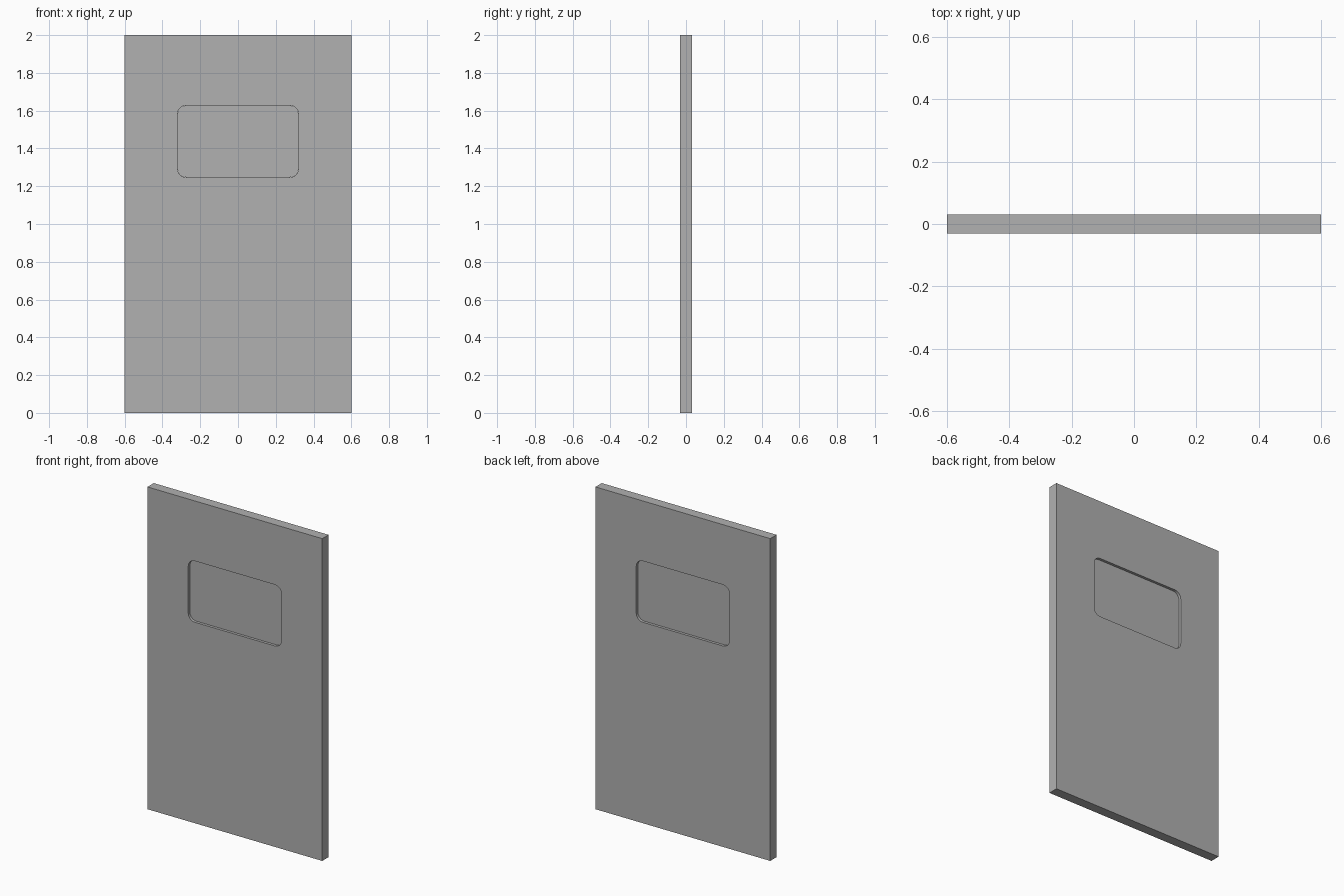
import bpy, bmesh, math

if "Cube" in bpy.data.objects:
    bpy.data.objects.remove(bpy.data.objects["Cube"])

W, H, T = 1.2, 2.0, 0.062             # door width, height, thickness
WX, Z0, Z1, R = 0.32, 1.247, 1.627, 0.045  # window half width, bottom, top, corner radius

grey = bpy.data.materials.new("dark_grey")
grey.diffuse_color = (0.44, 0.44, 0.44, 1)
grey.use_nodes = True
grey.node_tree.nodes["Principled BSDF"].inputs["Base Color"].default_value = grey.diffuse_color


def rounded(grow=0.0, steps=8):
    """Outline of the window, optionally enlarged."""
    r, zc, hz = R + grow, (Z0 + Z1) / 2, (Z1 - Z0) / 2
    pts = []
    for i, (sx, sz) in enumerate([(1, 1), (-1, 1), (-1, -1), (1, -1)]):
        for k in range(steps + 1):
            a = math.pi / 2 * (i + k / steps)
            pts.append((sx * (WX - R) + r * math.cos(a),
                        zc + sz * (hz - R) + r * math.sin(a)))
    return pts


def plate(name, loops, depth, inward=False):
    """Flat upright plate from closed outlines; inner outlines become holes."""
    cu = bpy.data.curves.new(name, 'CURVE')
    cu.dimensions, cu.fill_mode, cu.extrude = '2D', 'BOTH', depth / 2
    for pts in loops:
        sp = cu.splines.new('POLY')
        sp.points.add(len(pts) - 1)
        for p, (x, z) in zip(sp.points, pts):
            p.co = (x, z, 0, 1)
        sp.use_cyclic_u = True
    ob = bpy.data.objects.new(name, cu)
    ob.rotation_euler.x = math.pi / 2
    bpy.context.collection.objects.link(ob)
    bpy.ops.object.select_all(action='DESELECT')
    ob.select_set(True)
    bpy.context.view_layer.objects.active = ob
    bpy.ops.object.convert(target='MESH')
    ob = bpy.context.object
    ob.name = name
    bpy.ops.object.transform_apply(location=False, rotation=True, scale=False)
    bm = bmesh.new()
    bm.from_mesh(ob.data)
    bmesh.ops.remove_doubles(bm, verts=bm.verts, dist=1e-5)
    bmesh.ops.recalc_face_normals(bm, faces=bm.faces)
    if inward:
        bmesh.ops.reverse_faces(bm, faces=bm.faces)
    bm.to_mesh(ob.data)
    bm.free()
    ob.data.materials.clear()
    ob.data.materials.append(grey)
    bpy.ops.object.shade_smooth_by_angle(angle=math.radians(30))
    return ob


# Door slab with a window opening
slab = [(-W / 2, 0), (W / 2, 0), (W / 2, H), (-W / 2, H)]
plate("door_slab", [slab, rounded()], T)

# Window pane set in the middle of the slab, faces turned inward
plate("window_pane", [rounded(-0.0005)], 0.03, inward=True)
